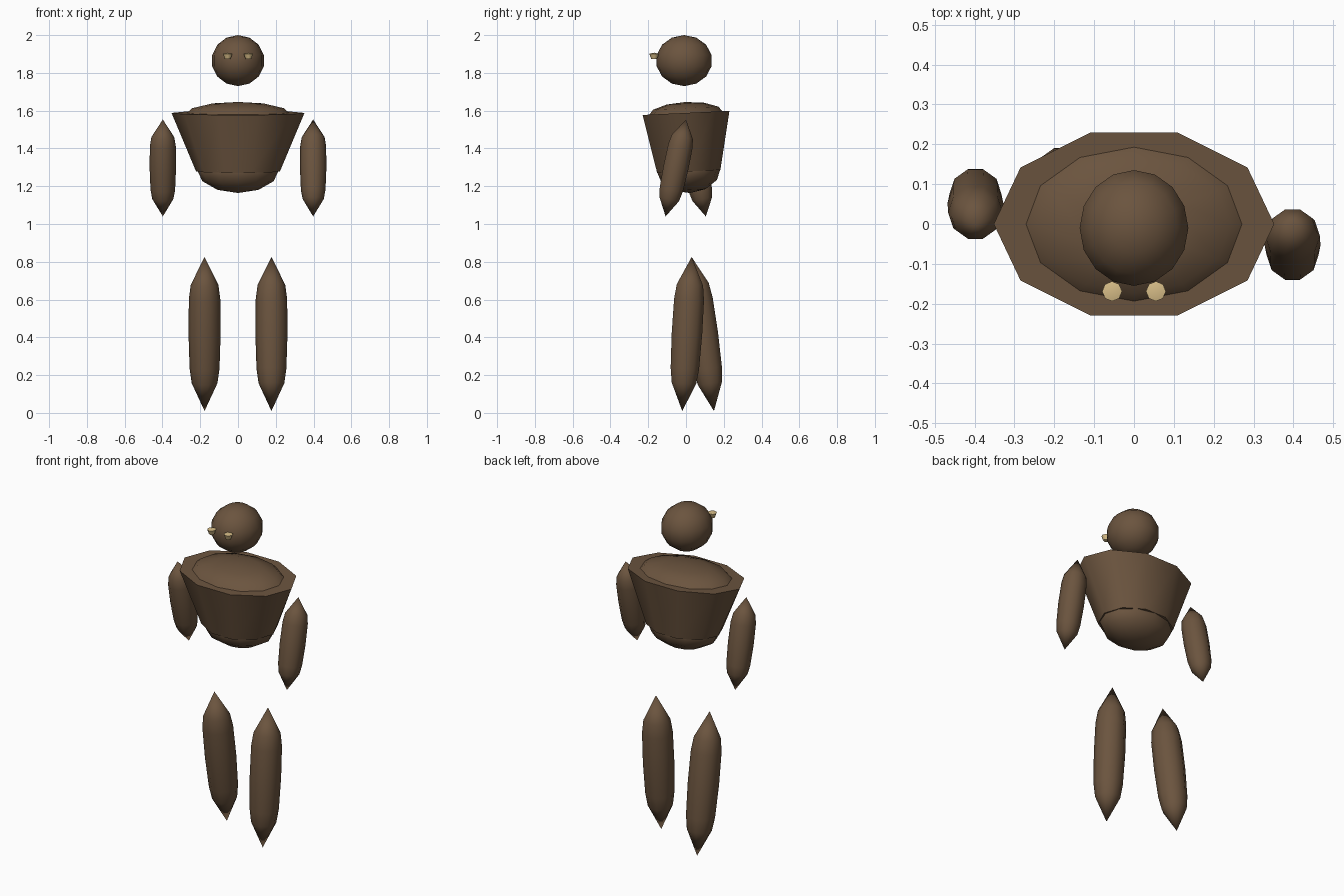
import bpy, bmesh, math
from mathutils import Matrix, Vector

cube = bpy.data.objects.get("Cube")
if cube:
    bpy.data.objects.remove(cube, do_unlink=True)


def make_material(name, rgb):
    mat = bpy.data.materials.new(name)
    mat.use_nodes = True
    mat.diffuse_color = (*rgb, 1)
    mat.node_tree.nodes["Principled BSDF"].inputs["Base Color"].default_value = (*rgb, 1)
    return mat


brown = make_material("dark brown", (0.147, 0.089, 0.049))
tan = make_material("pale tan", (0.67, 0.50, 0.24))


def lathe(name, profile, sides, matrix, mat, angle=52):
    """Spin (radius_x, radius_y, z) rings about z, then place with matrix."""
    bm = bmesh.new()
    rings = []
    for rx, ry, z in profile:
        count = 1 if rx == 0 else sides
        rings.append([bm.verts.new((rx * math.cos(i * math.tau / sides),
                                    ry * math.sin(i * math.tau / sides), z))
                      for i in range(count)])
    for low, high in zip(rings, rings[1:]):
        for i in range(sides):
            j = (i + 1) % sides
            if len(low) == 1:
                bm.faces.new((low[0], high[j], high[i]))
            elif len(high) == 1:
                bm.faces.new((low[i], low[j], high[0]))
            else:
                bm.faces.new((low[i], low[j], high[j], high[i]))
    if len(rings[0]) > 1:
        bm.faces.new(rings[0][::-1])
    if len(rings[-1]) > 1:
        bm.faces.new(rings[-1])
    mesh = bpy.data.meshes.new(name)
    bm.to_mesh(mesh)
    bm.free()
    mesh.materials.append(mat)
    obj = bpy.data.objects.new(name, mesh)
    bpy.context.collection.objects.link(obj)
    obj.matrix_world = matrix
    bpy.ops.object.select_all(action='DESELECT')
    obj.select_set(True)
    bpy.context.view_layer.objects.active = obj
    bpy.ops.object.shade_smooth_by_angle(angle=math.radians(angle))
    return obj


def ball(rx, ry, rz, steps):
    """Profile of an ellipsoid centred on its own origin."""
    rows = []
    for k in range(steps + 1):
        a = math.pi * k / steps
        s = 0 if k in (0, steps) else math.sin(a)
        rows.append((rx * s, ry * s, -rz * math.cos(a)))
    return rows


# Torso: tapered chest with a shallow shoulder dome and a rounded waist
lean = Matrix.Rotation(math.radians(2.7), 4, 'X')


def leaning(y, z):
    return Matrix.Translation((0, y, z)) @ lean


lathe("chest", [(0.222, 0.176, -0.31), (0.352, 0.242, 0)], 10, leaning(0, 1.588), brown)
lathe("shoulder_dome", ball(0.28, 0.2, 0.066, 6), 12, leaning(0, 1.58), brown)
lathe("waist", ball(0.218, 0.17, 0.125, 6), 12, leaning(0.014, 1.289), brown)

# Head
lathe("head", ball(0.14, 0.149, 0.135, 7), 16,
      Matrix.Translation((0, -0.01, 1.865)), brown)

# Limbs: pointed spindles stretched between two tips
SPINDLE = [(-1, 0), (-0.64, 0.8), (-0.45, 0.93), (0, 1),
           (0.45, 0.98), (0.64, 0.86), (1, 0)]


def limb(name, bottom, top, radius):
    bottom, top = Vector(bottom), Vector(top)
    axis = top - bottom
    half = axis.length / 2
    turn = Matrix.Rotation(math.atan2(-axis.y, axis.z), 4, 'X')
    place = Matrix.Translation((bottom + top) / 2) @ turn
    lathe(name, [(r * radius, r * radius, t * half) for t, r in SPINDLE], 10, place, brown)


for side, sx, hand_y, foot_y in (("left", 1, -0.108, -0.02), ("right", -1, 0.105, 0.148)):
    limb(side + "_arm", (sx * 0.398, hand_y, 1.04), (sx * 0.398, 0, 1.553), 0.07)
    limb(side + "_leg", (sx * 0.177, foot_y, 0.01), (sx * 0.177, 0.03, 0.825), 0.085)
    # Eyes: small cups that narrow downward
    lathe(side + "_eye", [(0.015, 0.015, -0.017), (0.025, 0.025, 0.011), (0, 0, 0.017)],
          8, Matrix.Translation((sx * 0.055, -0.169, 1.89)), tan)
